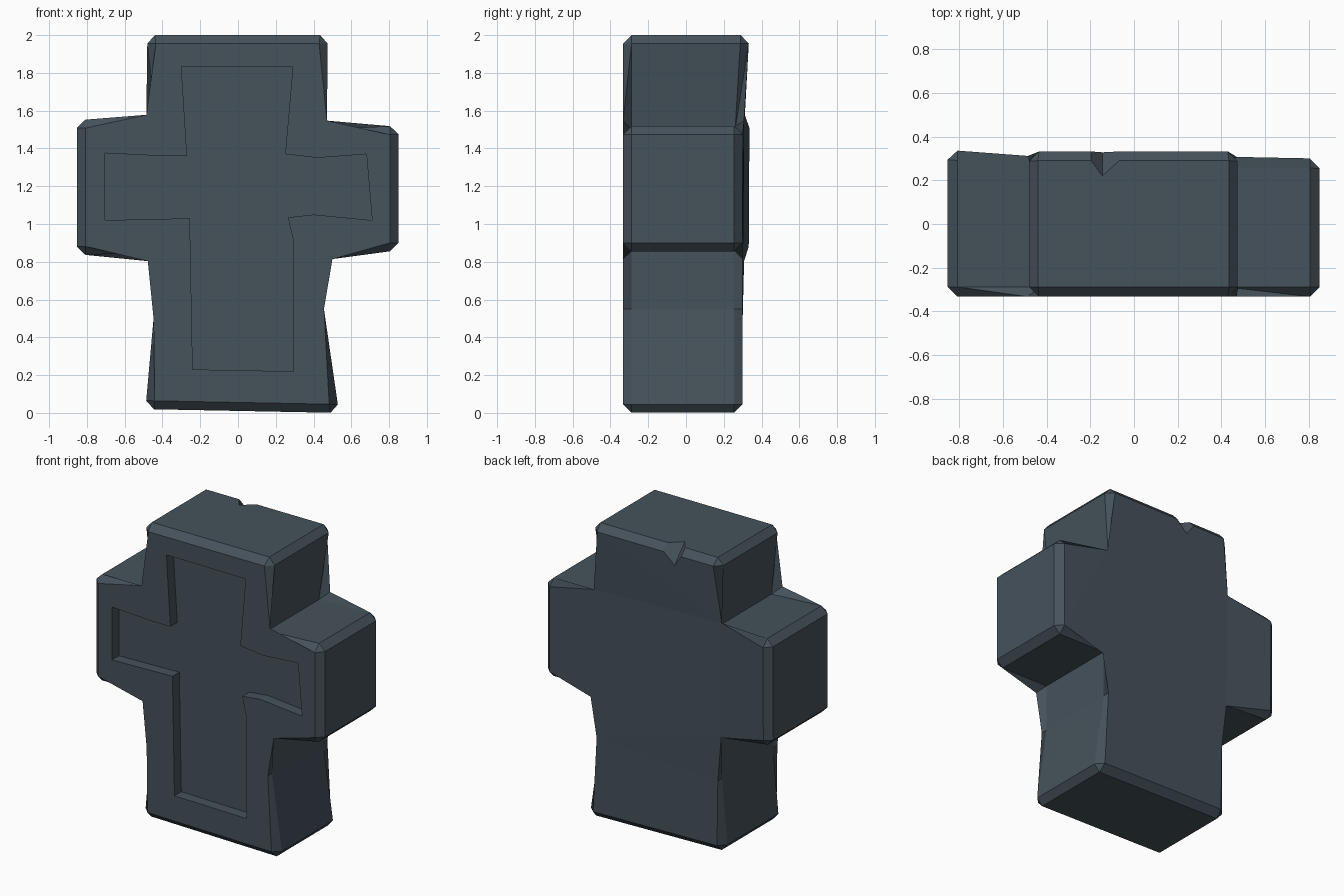
import bpy, bmesh
from mathutils import Vector

if "Cube" in bpy.data.objects:
    bpy.data.objects.remove(bpy.data.objects["Cube"])

FRONT = -0.333
# outline: x, z, back depth, convex corner
OUTLINE = [
    (-0.49, 0.02, 0.30, 1), (0.535, 0.0, 0.30, 1), (0.455, 0.55, 0.30, 0),
    (0.455, 0.86, 0.30, 0), (0.85, 0.855, 0.30, 1), (0.85, 1.52, 0.30, 1),
    (0.42, 1.5, 0.305, 0), (0.48, 2.0, 0.335, 1), (-0.485, 2.0, 0.335, 1),
    (-0.435, 1.53, 0.305, 0), (-0.853, 1.555, 0.34, 1), (-0.853, 0.835, 0.335, 1),
    (-0.43, 0.85, 0.305, 0), (-0.447, 0.5, 0.30, 0)]
RECESS = [
    (-0.24, 0.23), (0.295, 0.22), (0.295, 0.9), (0.265, 1.035), (0.40, 1.05),
    (0.71, 1.02), (0.68, 1.37), (0.42, 1.35), (0.25, 1.37), (0.29, 1.83),
    (-0.30, 1.835), (-0.27, 1.36), (-0.40, 1.36), (-0.705, 1.375),
    (-0.705, 1.02), (-0.255, 1.03)]


def make_object(name, bm):
    bmesh.ops.recalc_face_normals(bm, faces=bm.faces[:])
    mesh = bpy.data.meshes.new(name)
    bm.to_mesh(mesh)
    bm.free()
    ob = bpy.data.objects.new(name, mesh)
    bpy.context.collection.objects.link(ob)
    return ob


def prism(front, back):
    """Join two matching loops of points into a closed solid."""
    bm = bmesh.new()
    f = [bm.verts.new(p) for p in front]
    b = [bm.verts.new(p) for p in back]
    bm.faces.new(f)
    bm.faces.new(b[::-1])
    n = len(f)
    for i in range(n):
        j = (i + 1) % n
        bm.faces.new((f[j], f[i], b[i], b[j]))
    return bm, f, b


# stone cross with chamfered rims and convex corners
bm, f, b = prism([(x, FRONT, z) for x, z, y, c in OUTLINE],
                 [(x, y, z) for x, z, y, c in OUTLINE])
edges = []
for i, (x, z, y, convex) in enumerate(OUTLINE):
    j = (i + 1) % len(OUTLINE)
    edges += [bm.edges.get((f[i], f[j])), bm.edges.get((b[i], b[j]))]
    if convex:
        edges.append(bm.edges.get((f[i], b[i])))
bmesh.ops.bevel(bm, geom=edges, offset=0.045, offset_type='OFFSET',
                segments=1, affect='EDGES', clamp_overlap=False)
bmesh.ops.triangulate(bm, faces=[p for p in bm.faces if len(p.verts) > 4 and p.normal.y > 0.5])
cross = make_object("stone_cross", bm)

# cutter for the sunken front panel
bm, _, _ = prism([(x, -0.5, z) for x, z in RECESS],
                 [(x, FRONT + 0.073, z) for x, z in RECESS])
panel_cutter = make_object("panel_cutter", bm)

# cutter for the chip on the top rear edge
bm = bmesh.new()
for valley in (Vector((-0.145, 0.165, 2.06)), Vector((-0.145, 0.385, 1.82))):
    for offset in ((0, 0, 0), (-0.099, 0.135, 0), (0.22, 0.20, 0)):
        bm.verts.new(valley + Vector(offset))
bmesh.ops.convex_hull(bm, input=bm.verts[:])
chip_cutter = make_object("chip_cutter", bm)

for cutter in (panel_cutter, chip_cutter):
    cutter.hide_render = True
    cutter.hide_set(True)
    mod = cross.modifiers.new(cutter.name, 'BOOLEAN')
    mod.operation = 'DIFFERENCE'
    mod.solver = 'EXACT'
    mod.object = cutter

# slate colour
slate = bpy.data.materials.new("slate")
slate.diffuse_color = (0.06, 0.085, 0.105, 1)
slate.use_nodes = True
slate.node_tree.nodes["Principled BSDF"].inputs["Base Color"].default_value = slate.diffuse_color
cross.data.materials.append(slate)
